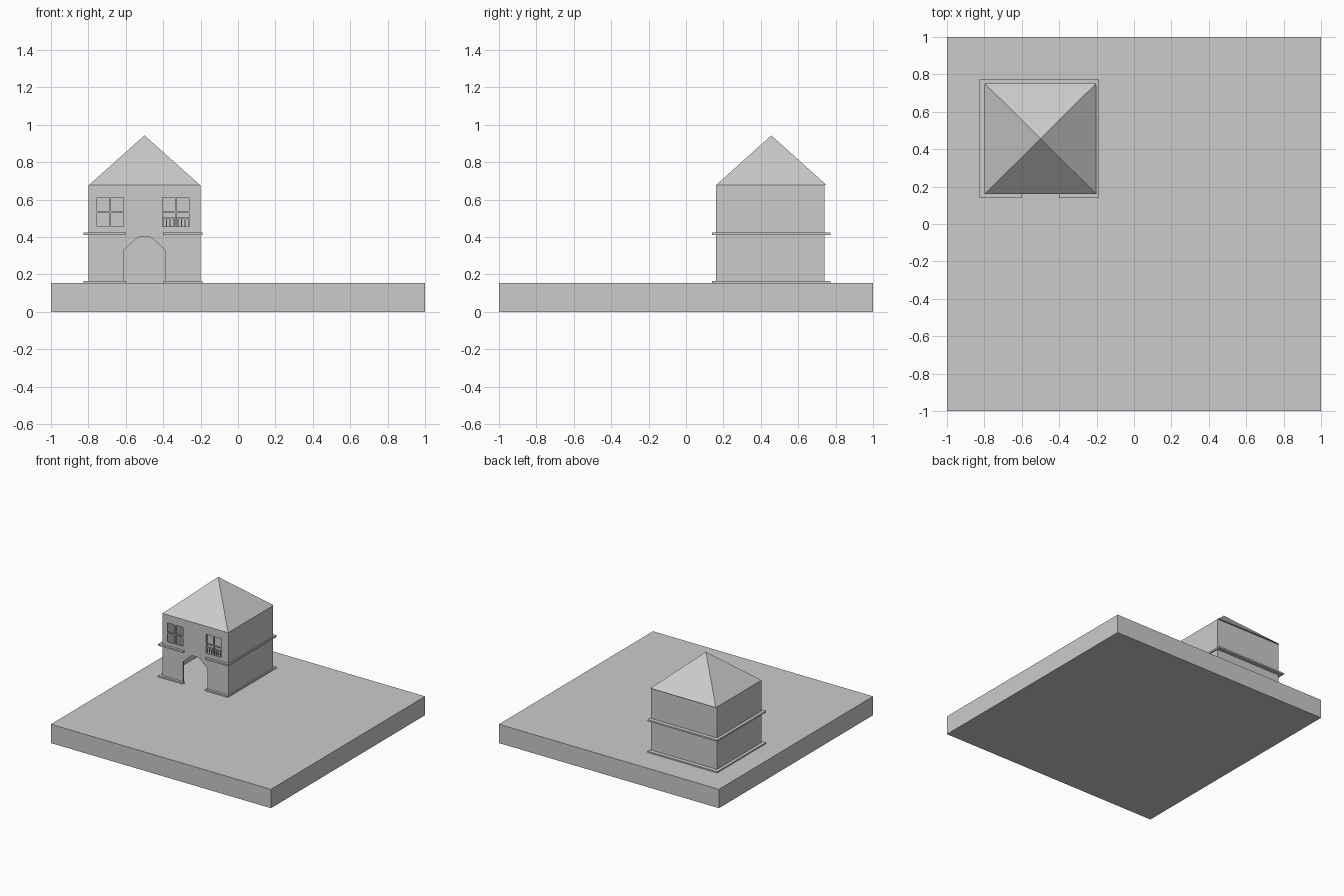
import bpy
import bmesh

if "Cube" in bpy.data.objects:
    bpy.data.objects.remove(bpy.data.objects["Cube"])


def box(name, x0, x1, y0, y1, z0, z1):
    bm = bmesh.new()
    bmesh.ops.create_cube(bm, size=1)
    for v in bm.verts:
        v.co.x = x1 if v.co.x > 0 else x0
        v.co.y = y1 if v.co.y > 0 else y0
        v.co.z = z1 if v.co.z > 0 else z0
    return link(name, bm)


def link(name, bm):
    me = bpy.data.meshes.new(name)
    bm.to_mesh(me)
    bm.free()
    ob = bpy.data.objects.new(name, me)
    bpy.context.collection.objects.link(ob)
    return ob


def rect(x0, x1, z0, z1):
    return [(x0, z0), (x1, z0), (x1, z1), (x0, z1)]


def pierced_panel(name, loops, y0, y1):
    """Filled outline (first loop) with holes (other loops), upright in XZ."""
    bm = bmesh.new()
    edges = []
    for loop in loops:
        vs = [bm.verts.new((x, y0, z)) for x, z in loop]
        edges += [bm.edges.new((vs[i - 1], vs[i])) for i in range(len(vs))]
    bmesh.ops.triangle_fill(bm, edges=edges, use_beauty=True, use_dissolve=False)
    res = bmesh.ops.extrude_face_region(bm, geom=bm.faces[:], use_keep_orig=True)
    for v in res["geom"]:
        if isinstance(v, bmesh.types.BMVert):
            v.co.y = y1
    bmesh.ops.recalc_face_normals(bm, faces=bm.faces[:])
    bmesh.ops.dissolve_limit(bm, angle_limit=0.01, verts=bm.verts[:], edges=bm.edges[:])
    return link(name, bm)


X0, X1, Y0, Y1 = -0.80, -0.20, 0.16, 0.74
G, EAVE, T = 0.155, 0.677, 0.012

# Ground slab
box("base_slab", -1, 1, -1, 1, 0, G)

# Front wall with the arched doorway and window panes
outline = [(X0, G), (-0.61, G), (-0.61, 0.33), (-0.54, 0.395), (-0.52, 0.402),
           (-0.48, 0.402), (-0.46, 0.395), (-0.39, 0.33), (-0.39, G),
           (X1, G), (X1, EAVE), (X0, EAVE)]
holes = []
for wx in (-0.755, -0.405):
    for px in (wx, wx + 0.077):
        for pz in (0.455, 0.537):
            holes.append(rect(px, px + 0.067, pz, pz + 0.074))
pierced_panel("front_wall", [outline] + holes, Y0, Y0 + T)

# Side and back walls
box("left_wall", X0, X0 + T, Y0 + T, Y1, G, EAVE)
box("right_wall", X1 - T, X1, Y0 + T, Y1, G, EAVE)
box("back_wall", X0 + T, X1 - T, Y1 - T, Y1, G, EAVE)

# Small railing behind the right window
box("window_rail", -0.41, -0.255, Y0 + T, Y0 + T + 0.01, 0.495, 0.503)
for i in range(8):
    x = -0.402 + i * 0.02
    box("window_baluster", x - 0.003, x + 0.003, Y0 + T, Y0 + T + 0.008, 0.45, 0.495)

# Ledges around the walls, broken at the doorway
L0, L1, F, B = -0.825, -0.19, 0.14, 0.773
for name, z0, z1 in (("foot", G, 0.166), ("middle", 0.412, 0.425)):
    path = [(-0.60, F), (L0, F), (L0, B), (L1, B), (L1, F), (-0.40, F),
            (-0.40, Y0), (X1, Y0), (X1, Y1), (X0, Y1), (X0, Y0), (-0.60, Y0)]
    bm = bmesh.new()
    face = bm.faces.new([bm.verts.new((x, y, z0)) for x, y in path])
    res = bmesh.ops.extrude_face_region(bm, geom=[face], use_keep_orig=True)
    for v in res["geom"]:
        if isinstance(v, bmesh.types.BMVert):
            v.co.z = z1
    bmesh.ops.triangulate(bm, faces=[f for f in bm.faces if len(f.verts) > 4])
    bmesh.ops.recalc_face_normals(bm, faces=bm.faces[:])
    link(name + "_ledge", bm)

# Pyramid roof
bm = bmesh.new()
base = [bm.verts.new((x, y, EAVE)) for x, y in
        ((-0.798, 0.16), (-0.202, 0.16), (-0.202, 0.752), (-0.798, 0.752))]
tip = bm.verts.new((-0.5, 0.456, 0.943))
bm.faces.new(base[::-1])
for i in range(4):
    bm.faces.new((base[i - 1], base[i], tip))
link("roof", bm)
